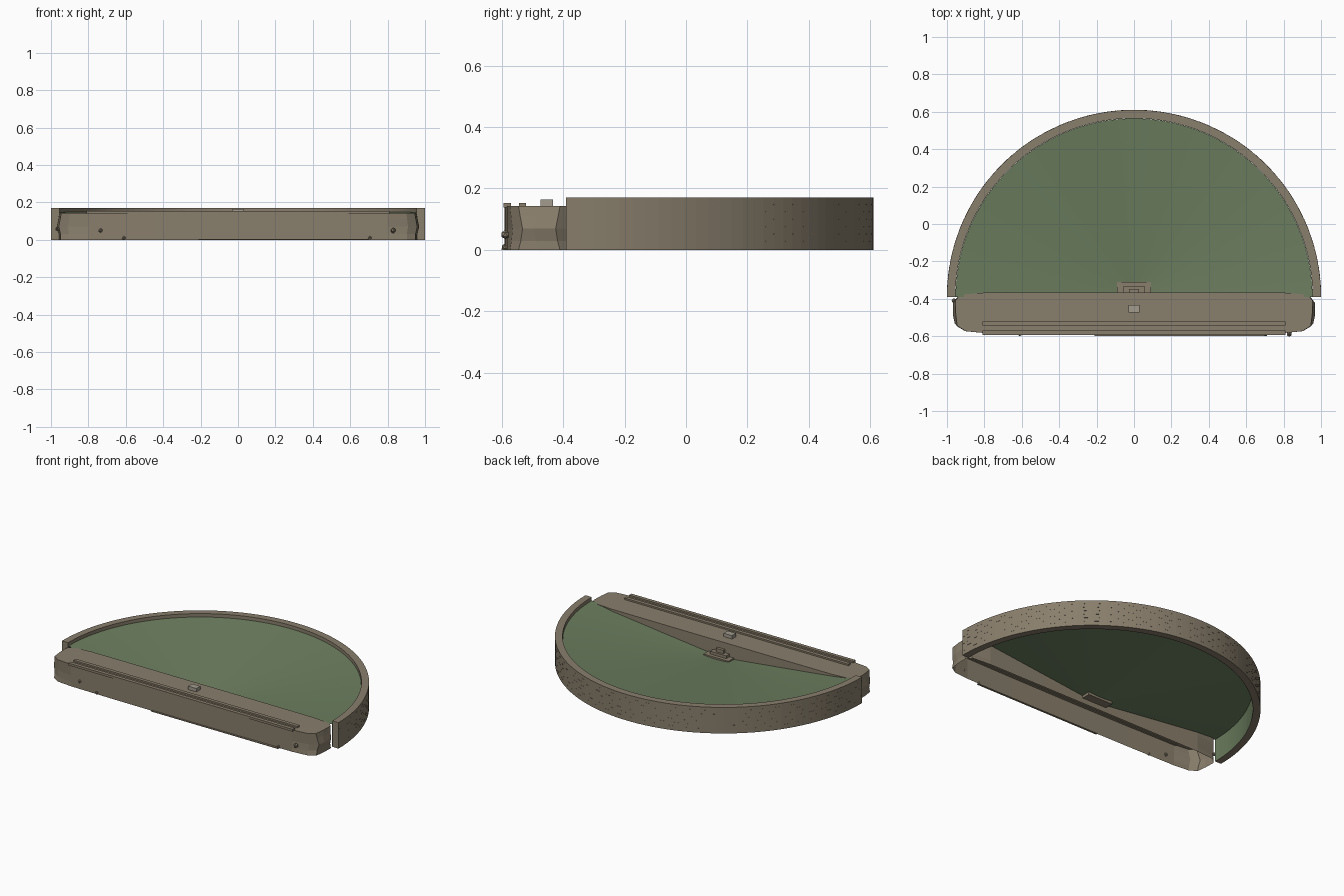
import bpy, bmesh
from math import sin, cos, pi, copysign
from mathutils import Matrix, Vector

if "Cube" in bpy.data.objects:
    bpy.data.objects.remove(bpy.data.objects["Cube"])

CY = -0.39   # centre of the half circle
N = 72


def material(name, rgb):
    m = bpy.data.materials.new(name)
    m.diffuse_color = (*rgb, 1)
    m.use_nodes = True
    m.node_tree.nodes["Principled BSDF"].inputs["Base Color"].default_value = m.diffuse_color
    return m


STONE = material("stone", (0.25, 0.21, 0.15))
GREEN = material("green", (0.15, 0.21, 0.115))
LIGHT = material("light_stone", (0.36, 0.33, 0.27))


def finish(name, bm, mat, fix=True):
    if fix:
        bmesh.ops.recalc_face_normals(bm, faces=bm.faces)
    me = bpy.data.meshes.new(name)
    bm.to_mesh(me)
    bm.free()
    me.materials.append(mat)
    ob = bpy.data.objects.new(name, me)
    bpy.context.collection.objects.link(ob)
    return ob


def add_box(bm, lo, hi, rot=None):
    lo, hi = Vector(lo), Vector(hi)
    m = Matrix.Translation((lo + hi) / 2) @ Matrix.Diagonal((*(hi - lo), 1))
    bmesh.ops.create_cube(bm, size=1, matrix=(rot @ m) if rot else m)


def box(name, lo, hi, mat=STONE):
    bm = bmesh.new()
    add_box(bm, lo, hi)
    return finish(name, bm, mat)


def arc(bm, r, z):
    return [bm.verts.new((r * cos(pi * i / N), CY + r * sin(pi * i / N), z))
            for i in range(N + 1)]


def bridge(bm, a, b, closed=False):
    n = len(a)
    for i in range(n if closed else n - 1):
        j = (i + 1) % n
        bm.faces.new((a[i], a[j], b[j], b[i]))


# Half-round outer wall
bm = bmesh.new()
loops = [arc(bm, r, z) for r, z in ((0.955, 0), (1, 0), (1, 0.17), (0.955, 0.17))]
for k in range(4):
    bridge(bm, loops[k], loops[(k + 1) % 4])
for e in (0, -1):
    bm.faces.new([l[e] for l in loops])
finish("curved_wall", bm, STONE)

# Staggered masonry joints on the outside of the wall
bm = bmesh.new()
for row in range(6):
    for i in range(36):
        a = pi * (i + 0.3 + 0.4 * (row % 2)) / 36
        z = 0.028 + 0.024 * row
        rot = Matrix.Translation((0, CY, 0)) @ Matrix.Rotation(a, 4, 'Z')
        add_box(bm, (0.98, -0.018, z - 0.001), (1.0005, 0.018, z + 0.001), rot)
finish("wall_joints", bm, STONE)

# Green bowl: conical floor falling to the front centre, with skirt
bm = bmesh.new()
R, RIM, LOW = 0.954, 0.148, 0.04
bottom, rim = arc(bm, R, 0), arc(bm, R, RIM)
bridge(bm, bottom, rim)
prev = rim
for t in (0.75, 0.5, 0.25):
    ring = arc(bm, R * t, LOW + (RIM - LOW) * t)
    bridge(bm, prev, ring)
    prev = ring
tip = bm.verts.new((0, CY, LOW))
for i in range(N):
    bm.faces.new((prev[i], prev[i + 1], tip))
finish("green_floor", bm, GREEN)

# Front block: rounded plan, pinched ends, open underneath
bm = bmesh.new()
half = [(0, -0.59), (0.45, -0.588), (0.80, -0.583), (0.90, -0.573), (0.945, -0.545),
        (0.953, -0.48), (0.955, -0.41), (0.93, -0.378), (0.80, -0.367), (0.40, -0.366),
        (0, -0.366)]
plan = half + [(-x, y) for x, y in half[-2:0:-1]]
rings = []
for z, dx, dy in ((0, 0.004, 0), (0.03, -0.004, 0.008), (0.07, -0.014, 0.014),
                  (0.11, -0.006, 0.006), (0.143, 0, 0)):
    ring = []
    for x, y in plan:
        end = max(0, (abs(x) - 0.8) / 0.155)
        nx = x + copysign(dx * end, x)
        ny = y + dy * end * (1 if y < -0.48 else -1)
        ring.append(bm.verts.new((nx, ny, z)))
    rings.append(ring)
for a, b in zip(rings, rings[1:]):
    bridge(bm, a, b, True)
bm.faces.new(rings[-1])
finish("front_block", bm, STONE)
box("front_foot", (-0.21, -0.6, 0), (0.71, -0.586, 0.004))

# Rails and marker block on top of the front block
for i, y in enumerate((-0.532, -0.582)):
    box(f"top_rail_{i}", (-0.81, y - 0.012, 0.138), (0.81, y + 0.012, 0.153))
box("top_marker", (-0.03, -0.473, 0.138), (0.03, -0.432, 0.165), LIGHT)

# Stepped platform at the low point of the bowl
for i, (w, y, z) in enumerate(((0.09, -0.31, 0.06), (0.058, -0.333, 0.078), (0.027, -0.347, 0.1))):
    box(f"platform_step_{i}", (-w, -0.37, 0.035), (w, y, z))

# Small knobs scattered on the front face and end
for i, (x, y, z, r) in enumerate(((0.83, -0.588, 0.05, 0.015), (-0.735, -0.583, 0.05, 0.012),
                                  (-0.61, -0.59, 0.01, 0.01), (0.705, -0.59, 0.01, 0.01),
                                  (-0.962, -0.41, 0.06, 0.014))):
    bm = bmesh.new()
    bmesh.ops.create_icosphere(bm, subdivisions=1, radius=r, matrix=Matrix.Translation((x, y, z)))
    finish(f"knob_{i}", bm, STONE)
